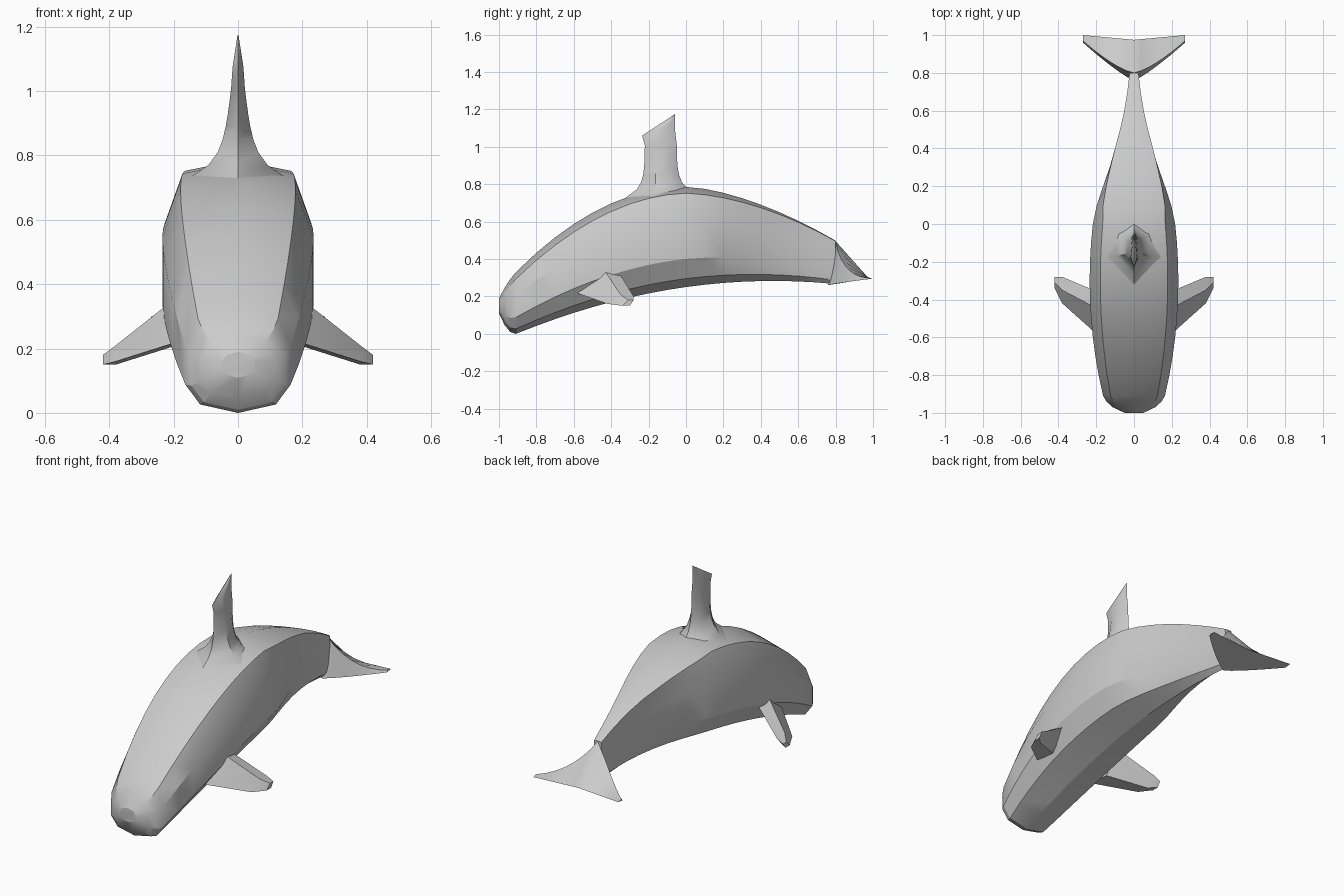
import bpy
import bmesh
import math

default_cube = bpy.data.objects.get("Cube")
if default_cube:
    bpy.data.objects.remove(default_cube, do_unlink=True)

# Single skin colour
skin = bpy.data.materials.new("plain_grey")
skin.use_nodes = True
skin.diffuse_color = (0.6, 0.6, 0.6, 1)
skin.node_tree.nodes["Principled BSDF"].inputs["Base Color"].default_value = skin.diffuse_color


def loft(name, rings, cap_start=True, mirrored=False, angle=25):
    """Skin a list of equal closed rings, cap the ends and shade the result."""
    bm = bmesh.new()
    loops = [[bm.verts.new(point) for point in ring] for ring in rings]
    count = len(loops[0])
    for first, second in zip(loops, loops[1:]):
        for i in range(count):
            j = (i + 1) % count
            bm.faces.new((first[i], first[j], second[j], second[i]))
    bm.faces.new(loops[-1])
    if cap_start:
        bm.faces.new(loops[0])
    bmesh.ops.recalc_face_normals(bm, faces=bm.faces)
    mesh = bpy.data.meshes.new(name)
    bm.to_mesh(mesh)
    bm.free()
    mesh.materials.append(skin)
    obj = bpy.data.objects.new(name, mesh)
    bpy.context.collection.objects.link(obj)
    bpy.ops.object.select_all(action="DESELECT")
    obj.select_set(True)
    bpy.context.view_layer.objects.active = obj
    bpy.ops.object.shade_smooth_by_angle(angle=math.radians(angle))
    if mirrored:
        mirror = obj.modifiers.new("mirror", "MIRROR")
        mirror.use_axis[0] = True
        mirror.use_clip = True


def body_ring(y):
    """Cross-section with a ridged back, flat flanks and a shallow belly."""
    behind = max(0, y)
    ahead = max(0, -y)
    nose = max(0, (ahead - 0.9) * 10)

    # Arched back and belly, both closing in at the rounded nose
    top = 0.785 - 0.41 * behind ** 1.6 - 0.55 * ahead ** 2 - 0.045 * nose ** 2
    bottom = 0.25 + 0.14 * y - 0.15 * y ** 2 + 0.15 * nose ** 2

    # Full chest narrowing to a thin tail stock
    chest = 0.235 - 0.19 * (0.3 - ahead) ** 2
    width = chest * math.exp(-3.2 * behind ** 1.5) * math.sqrt(1 - 0.88 * nose ** 2)
    back_width = width * min(1.05, 0.76 + 0.7 * behind)
    crease = top - (0.2 - 0.1 * y) * back_width
    height = crease - bottom

    half = [
        (back_width, crease),
        (width, bottom + 0.7 * height),
        (width, bottom + 0.3 * height),
        (0.72 * width, bottom + 0.09 * height),
    ]
    right = [(x, y, z) for x, z in half]
    left = [(-x, y, z) for x, z in reversed(half)]
    return [(0, y, top)] + right + [(0, y, bottom)] + left


# Body: close sections around the nose, then even ones to the tail stock
nose_sections = [body_ring(-1 + 0.03 * i) for i in range(4)]
trunk_sections = [body_ring(0.1 * i) for i in range(-8, 9)]
loft("body", nose_sections + trunk_sections)


def fin_ring(front_y, front_z, back_y, back_z, width):
    """Slanted lens-shaped section of the upright fin."""
    def at(along, x):
        y = front_y + along * (back_y - front_y)
        z = front_z + along * (back_z - front_z)
        return (x, y, z)
    return [at(0, 0), at(0.35, width), at(0.75, 0.8 * width),
            at(1, 0), at(0.75, -0.8 * width), at(0.35, -width)]


def fin_blade(z):
    """Level fin section that flares out where it joins the back."""
    flare = math.exp(20 * (0.73 - z))
    thickness = 0.11 * (1.2 - z) + 0.1 * flare
    return fin_ring(-0.22 - 0.1 * flare, z, -0.05 + 0.14 * flare, z, thickness)


def fin_tip(t):
    """Slanted section that shrinks towards the rear point of the fin."""
    return fin_ring(-0.235 + 0.17 * t, 1.06 + 0.11 * t, -0.06, 1.1 + 0.075 * t, 0.017 - 0.015 * t)


# Dorsal fin: flared blade with an obliquely cut top
blade_sections = [fin_blade(0.73 + 0.04 * i) for i in range(8)]
tip_sections = [fin_tip(t) for t in (0, 0.5, 1)]
loft("dorsal_fin", blade_sections + tip_sections, angle=35)

# Flippers: distance out, then leading edge, top, trailing edge and underside
flipper_sections = {
    0.19: [(-0.59, 0.22), (-0.45, 0.36), (-0.36, 0.33), (-0.46, 0.21)],
    0.38: [(-0.42, 0.16), (-0.35, 0.21), (-0.28, 0.2), (-0.34, 0.15)],
    0.42: [(-0.34, 0.15), (-0.31, 0.18), (-0.28, 0.18), (-0.3, 0.15)],
}
flipper_rings = [[(x, y, z) for y, z in points] for x, points in flipper_sections.items()]
loft("flippers", flipper_rings, mirrored=True)


def fluke_ring(t):
    """Triangular section from the deep root to the thin swept tip."""
    x = 0.27 * t
    upper_edge = (x, 0.8 + 0.17 * t ** 1.4, 0.3 + 0.195 * (1 - t) ** 2)
    trailing_edge = (x, 0.975 + 0.025 * t, 0.295)
    under_edge = (x, 0.76 + 0.2 * t ** 1.2, 0.26 + 0.03 * t)
    return [upper_edge, trailing_edge, under_edge]


# Tail flukes: left half lofted outward from the centre line, then mirrored
fluke_steps = 7
fluke_rings = [fluke_ring(i / fluke_steps) for i in range(fluke_steps + 1)]
loft("tail_flukes", fluke_rings, cap_start=False, mirrored=True, angle=35)
